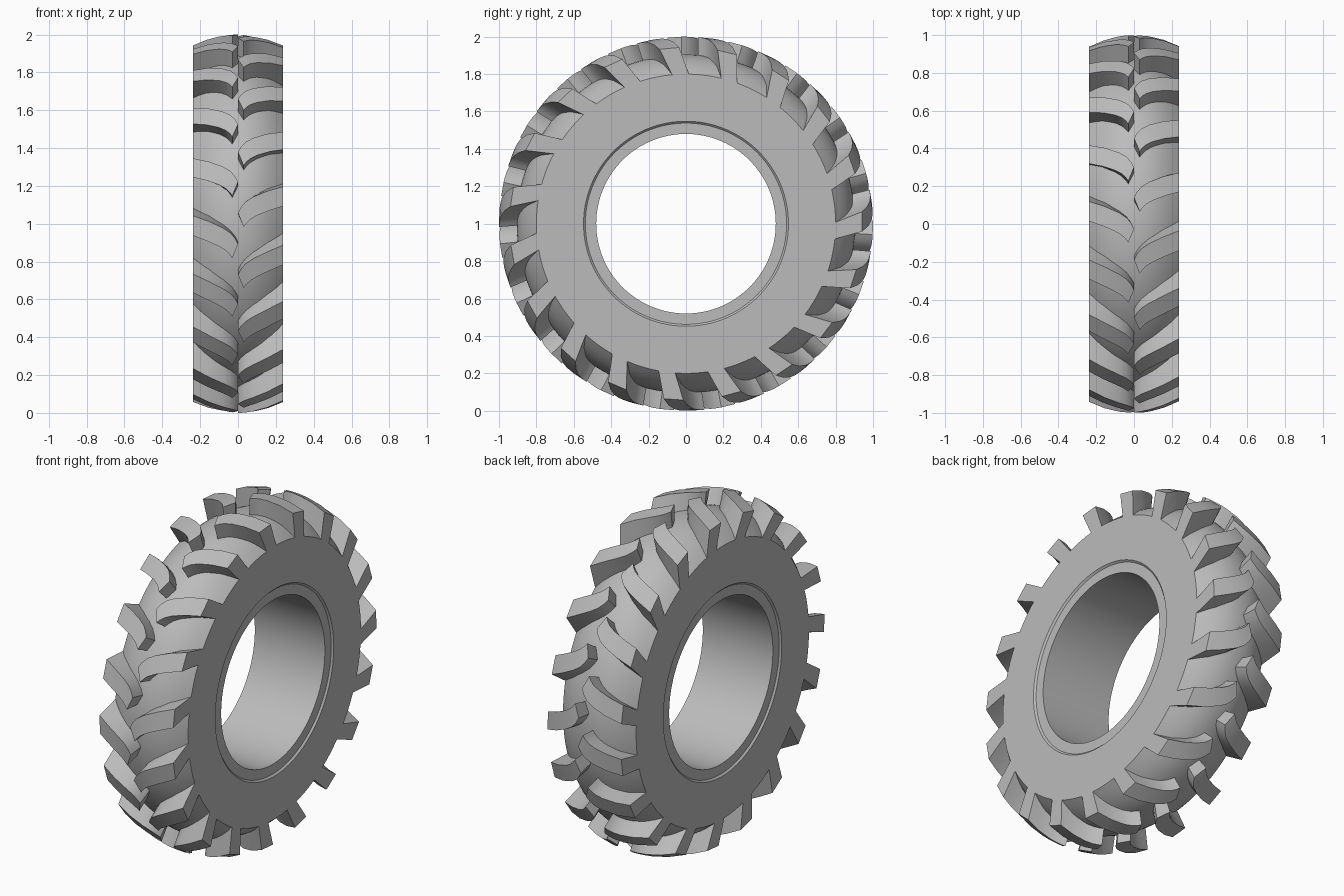
import bpy, bmesh, math
from mathutils import Matrix

HALF, LUGS, SEGS = 0.237, 19, 114

cube = bpy.data.objects.get("Cube")
if cube:
    bpy.data.objects.remove(cube)

rubber = bpy.data.materials.new("grey_rubber")
rubber.use_nodes = True
rubber.diffuse_color = (0.5, 0.5, 0.5, 1)
rubber.node_tree.nodes["Principled BSDF"].inputs["Base Color"].default_value = (0.5, 0.5, 0.5, 1)


def crown(x):
    """Radius of the lug tops."""
    return 1.0 - 0.057 * (x / HALF) ** 2


def carcass(x):
    """Radius of the casing under the lugs."""
    return 0.905 - 0.105 * abs(x / HALF) ** 2.2


def on_wheel(x, r, deg):
    a = math.radians(deg)
    return (x, -r * math.cos(a), 1 + r * math.sin(a))


def finish(bm, name, angle):
    bmesh.ops.recalc_face_normals(bm, faces=bm.faces)
    mesh = bpy.data.meshes.new(name)
    bm.to_mesh(mesh)
    bm.free()
    mesh.materials.append(rubber)
    ob = bpy.data.objects.new(name, mesh)
    bpy.context.collection.objects.link(ob)
    bpy.ops.object.select_all(action='DESELECT')
    ob.select_set(True)
    bpy.context.view_layer.objects.active = ob
    bpy.ops.object.shade_smooth_by_angle(angle=math.radians(angle))


# Casing: closed cross-section with bead steps, turned round the axle
bead = [(HALF, 0.548), (HALF - 0.01, 0.538), (HALF - 0.01, 0.48)]
tread = [(HALF * i / 8, carcass(HALF * i / 8)) for i in range(-8, 9)]
section = tread + bead + [(-x, r) for x, r in reversed(bead)]
bm = bmesh.new()
rings = [[bm.verts.new(on_wheel(x, r, 360 * s / SEGS)) for x, r in section] for s in range(SEGS)]
n = len(section)
for s in range(SEGS):
    a, b = rings[s], rings[(s + 1) % SEGS]
    for i in range(n):
        j = (i + 1) % n
        bm.faces.new((a[i], a[j], b[j], b[i]))
finish(bm, "tyre_casing", 30)

# Lug stations: lower x, lower degrees, upper x, upper degrees
stations = [(0.03, 0, 0, 4.3), (0.045, 1.2, 0.015, 6), (0.065, 2.3, 0.04, 7.7),
            (0.10, 3.5, 0.08, 9.2), (0.165, 5.1, 0.155, 11.2), (HALF, 6.6, HALF, 13)]


def add_lug(bm, side, turn):
    loops = []
    for xl, dl, xu, du in stations:
        loop = []
        for x, d, top in ((xl, dl, 1), (xu, du, 1), (xu, du, 0), (xl, dl, 0)):
            t = x / HALF
            r = crown(x) if top else carcass(x) - 0.012 * (1 - t)
            lean = 0 if top else 3.3 * t
            loop.append(bm.verts.new(on_wheel(side * x, r, turn + d + lean)))
        loops.append(loop)
    for a, b in zip(loops, loops[1:]):
        for i in range(4):
            j = (i + 1) % 4
            bm.faces.new((a[i], a[j], b[j], b[i]))
    bm.faces.new(loops[0])
    bm.faces.new(loops[-1])


# Tread lugs: the two rows are staggered by half a pitch
pitch = 360 / LUGS
for name, side, start in (("left_tread_lugs", 1, -1), ("right_tread_lugs", -1, -1 + pitch / 2)):
    bm = bmesh.new()
    for k in range(LUGS):
        add_lug(bm, side, start + k * pitch)
    finish(bm, name, 30)
